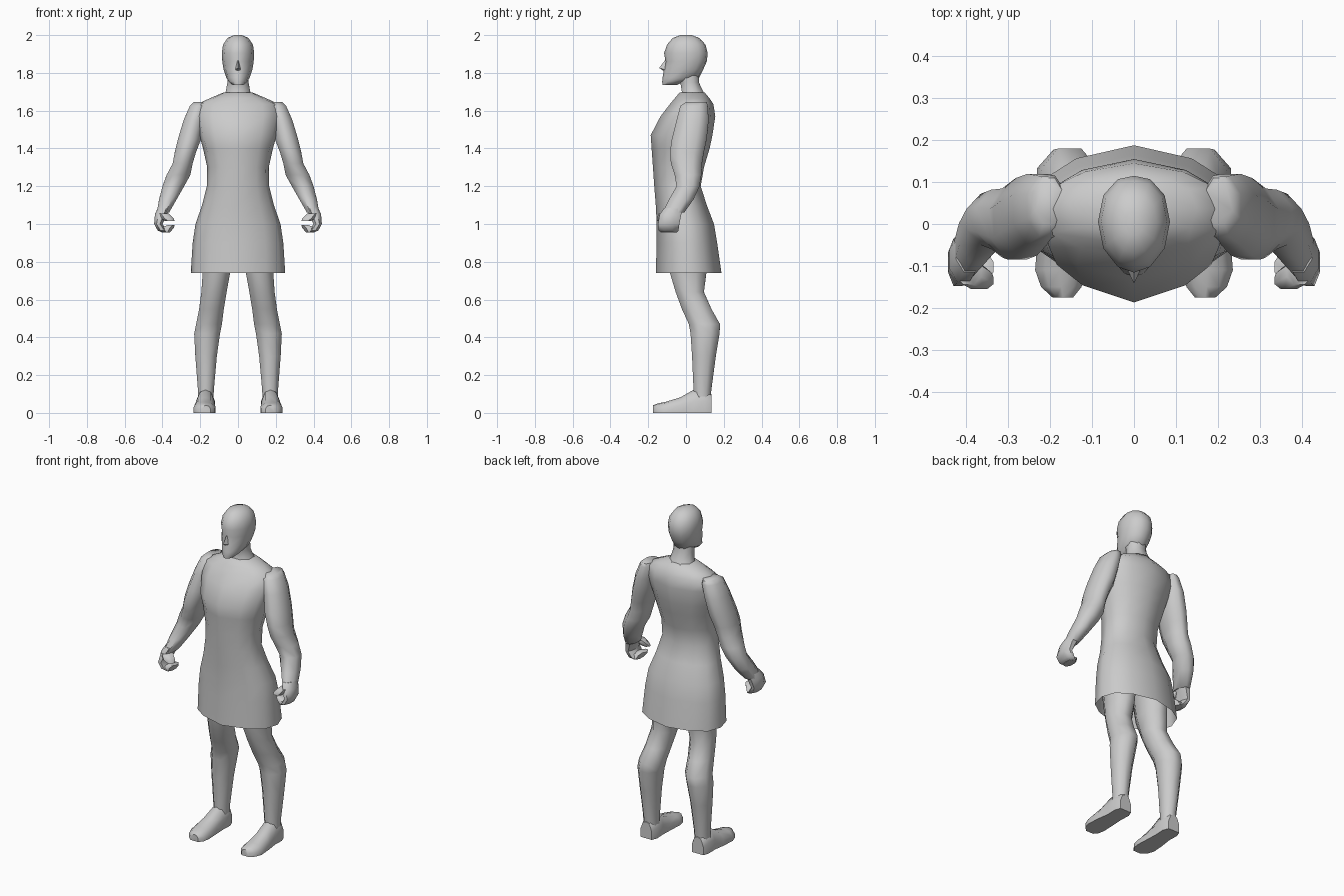
import bpy, bmesh, math

mat = bpy.data.materials.new("light grey")
mat.diffuse_color = (0.6, 0.6, 0.6, 1)


def finish(bm, name, mirror, angle):
    bmesh.ops.recalc_face_normals(bm, faces=bm.faces[:])
    me = bpy.data.meshes.new(name)
    bm.to_mesh(me)
    bm.free()
    me.materials.append(mat)
    ob = bpy.data.objects.new(name, me)
    bpy.context.collection.objects.link(ob)
    if mirror:
        ob.modifiers.new("mirror", 'MIRROR')
    bpy.ops.object.select_all(action='DESELECT')
    ob.select_set(True)
    bpy.context.view_layer.objects.active = ob
    bpy.ops.object.shade_smooth_by_angle(angle=math.radians(angle))
    return ob


def loft(name, outline, rings, mirror=False, along_y=False, caps=(True, True), angle=50):
    """Skin a unit outline fitted into boxes (level, x0, x1, v0, v1)."""
    bm = bmesh.new()
    loops = []
    for lv, x0, x1, v0, v1 in rings:
        loop = []
        for u, v in outline:
            x = (x0 + x1) / 2 + u * (x1 - x0) / 2
            w = (v0 + v1) / 2 + v * (v1 - v0) / 2
            loop.append(bm.verts.new((x, lv, w) if along_y else (x, w, lv)))
        loops.append(loop)
    n = len(outline)
    for a, b in zip(loops, loops[1:]):
        for i in range(n):
            j = (i + 1) % n
            bm.faces.new((a[i], a[j], b[j], b[i]))
    for flag, loop in zip(caps, (loops[0], loops[-1])):
        if flag:
            bm.faces.new(loop)
    return finish(bm, name, mirror, angle)


def symmetric(half):
    return half + [(-u, v) for u, v in reversed(half) if u > 0]


def centred(rows):
    return [(z, -w, w, a, b) for z, w, a, b in rows]


body_shape = symmetric([(0, -1), (.6, -.75), (.9, -.45), (1, .05), (.88, .52), (.55, .82), (0, 1)])
head_shape = symmetric([(0, -1), (.45, -.88), (.85, -.5), (1, .05), (.85, .6), (.45, .93), (0, 1)])
limb_shape = [(math.cos(k * math.pi / 4 + .39) * 1.08, math.sin(k * math.pi / 4 + .39) * 1.08) for k in range(8)]
foot_shape = [(-1, -1), (1, -1), (1, 0), (.6, .8), (0, 1), (-.6, .8), (-1, 0)]

# Tunic: open hem, waist, chest, sloping shoulders
loft("tunic", body_shape, centred([
    (.74, .25, -.16, .188), (.9, .24, -.155, .165), (1.0, .225, -.155, .148),
    (1.1, .19, -.16, .11), (1.2, .165, -.168, .078), (1.3, .163, -.175, .095),
    (1.4, .185, -.182, .125), (1.47, .205, -.187, .14), (1.57, .225, -.135, .155),
    (1.635, .215, -.085, .145), (1.665, .15, -.06, .125), (1.695, .08, -.035, .1)]),
    caps=(False, True), angle=60)

# Neck
loft("neck", limb_shape, centred([
    (1.66, .085, -.04, .11), (1.70, .065, -.022, .092), (1.75, .056, -.03, .068), (1.82, .056, -.05, .07)]))

# Head: chin, jaw, skull
loft("head", head_shape, centred([
    (1.735, .028, -.125, -.05), (1.755, .05, -.126, -.005), (1.775, .062, -.124, .07),
    (1.82, .077, -.117, .092), (1.86, .083, -.108, .11), (1.905, .086, -.116, .115),
    (1.95, .079, -.1, .103), (1.985, .055, -.07, .07), (2.0, .02, -.03, .03)]), angle=60)

# Nose wedge
bm = bmesh.new()
bridge, tip, base, left, right = [bm.verts.new(c) for c in (
    (0, -.106, 1.875), (0, -.142, 1.826), (0, -.114, 1.808), (-.018, -.105, 1.815), (.018, -.105, 1.815))]
for f in ((bridge, left, tip), (bridge, tip, right), (tip, left, base), (tip, base, right)):
    bm.faces.new(f)
finish(bm, "nose", False, 30)

# Arms: shoulder, elbow, forearm, wrist
loft("arm", limb_shape, [
    (1.645, .17, .235, 0, .11), (1.625, .16, .255, -.03, .115), (1.55, .175, .288, -.05, .12),
    (1.45, .195, .318, -.075, .11), (1.38, .222, .335, -.085, .095), (1.32, .24, .346, -.08, .085),
    (1.26, .252, .378, -.06, .082), (1.2, .285, .4, -.05, .072), (1.13, .325, .418, -.09, .04),
    (1.06, .365, .43, -.125, -.01)], mirror=True, angle=60)

# Curled hands: outer palm, thumb and folded fingers
loft("palm", limb_shape, [
    (1.085, .36, .425, -.115, -.01), (1.05, .375, .44, -.14, -.025),
    (1.0, .4, .444, -.148, -.035), (.965, .375, .425, -.145, -.04), (.955, .365, .4, -.13, -.05)], mirror=True)
loft("thumb", limb_shape, [
    (1.055, .365, .425, -.145, -.08), (1.03, .34, .41, -.155, -.1), (1.015, .335, .385, -.155, -.115)], mirror=True)
loft("fingers", limb_shape, [
    (.995, .335, .37, -.13, -.075), (.98, .34, .41, -.14, -.06), (.955, .36, .405, -.135, -.05)], mirror=True)

# Legs: thigh, knee, calf, ankle
loft("leg", limb_shape, [
    (.9, .03, .19, -.11, .12), (.74, .042, .187, -.085, .108), (.64, .06, .194, -.055, .095),
    (.55, .075, .206, -.022, .135), (.47, .085, .222, .015, .18), (.42, .095, .232, .024, .178),
    (.3, .112, .226, .032, .158), (.12, .128, .212, .04, .134), (.05, .13, .212, .04, .13)], mirror=True, angle=60)

# Feet
loft("foot", foot_shape, [
    (-.175, .145, .195, 0, .04), (-.15, .125, .222, 0, .05), (-.11, .118, .236, 0, .058),
    (-.03, .122, .23, 0, .082), (.04, .125, .22, 0, .122), (.1, .122, .222, 0, .125), (.135, .135, .21, 0, .1)],
    mirror=True, along_y=True)
